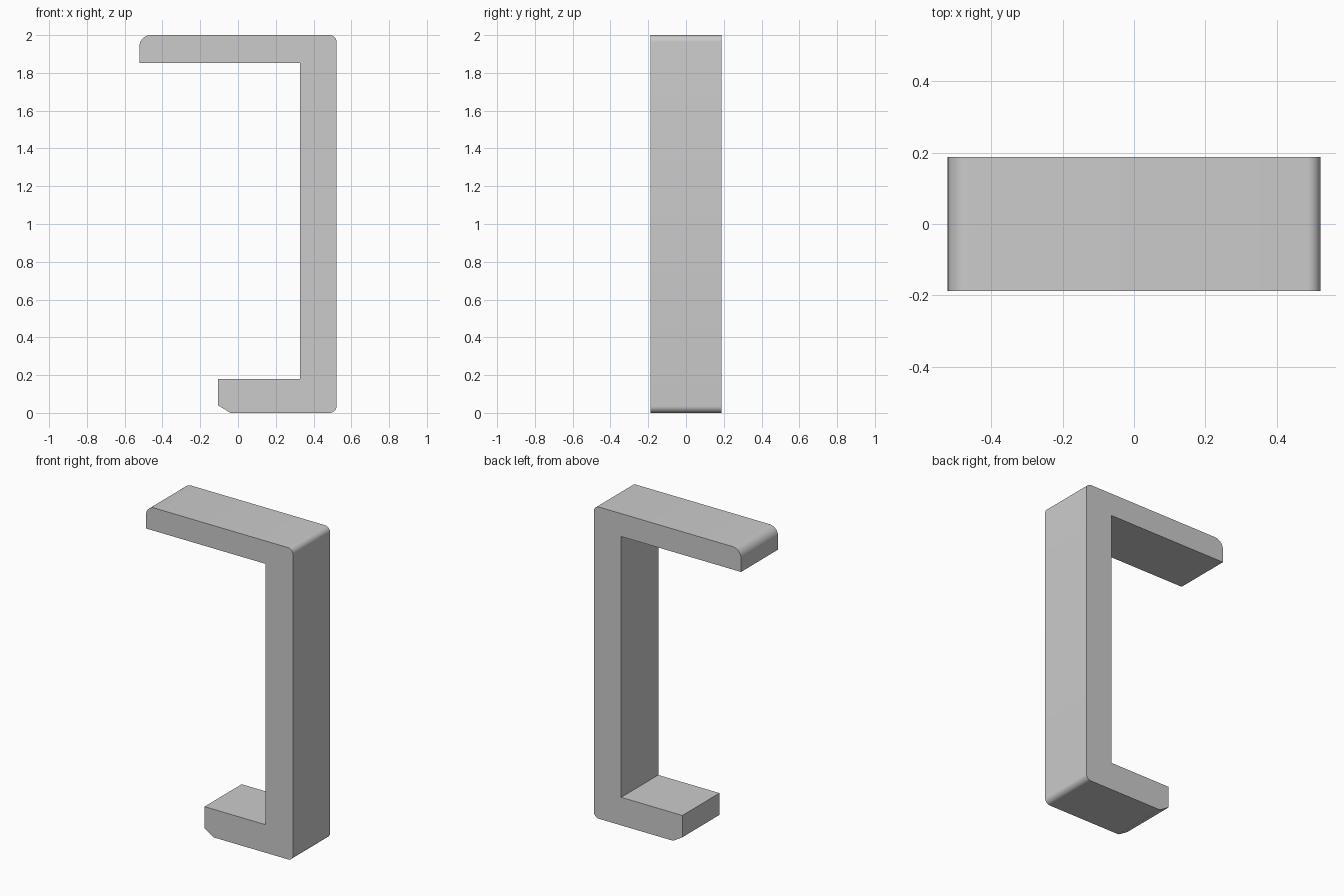
import bpy, bmesh, math
from mathutils import Vector

cube = bpy.data.objects.get("Cube")
if cube:
    bpy.data.objects.remove(cube, do_unlink=True)

HALF_DEPTH = 0.188
LEFT, RIGHT, TOP = -0.522, 0.522, 2.0


def material(name, colour):
    mat = bpy.data.materials.new(name)
    mat.use_nodes = True
    mat.diffuse_color = colour
    mat.node_tree.nodes["Principled BSDF"].inputs["Base Color"].default_value = colour
    return mat


def rounded(cx, cz, radius, start, steps=8):
    """Quarter arc, counter-clockwise from the start angle in degrees."""
    angles = [math.radians(start + 90 * i / steps) for i in range(steps + 1)]
    return [(cx + radius * math.cos(a), cz + radius * math.sin(a)) for a in angles]


# Bracket outline: chamfered lower lip, rounded back corners, rounded upper lip
r, lip = 0.036, 0.06
outline = [(-0.106, 0.04), (-0.04, 0)]
outline += rounded(RIGHT - r, r, r, 270)
outline += rounded(RIGHT - r, TOP - r, r, 0)
outline += rounded(LEFT + lip, TOP - lip, lip, 90)
outline += [(LEFT, 1.853), (0.328, 1.853), (0.328, 0.18), (-0.106, 0.18)]

# Extrude the outline through the depth
bm = bmesh.new()
front = bm.faces.new([bm.verts.new((x, -HALF_DEPTH, z)) for x, z in outline])
result = bmesh.ops.extrude_face_region(bm, geom=[front], use_keep_orig=True)
verts = [v for v in result["geom"] if isinstance(v, bmesh.types.BMVert)]
bmesh.ops.translate(bm, verts=verts, vec=Vector((0, 2 * HALF_DEPTH, 0)))
bmesh.ops.recalc_face_normals(bm, faces=bm.faces)
mesh = bpy.data.meshes.new("bracket")
bm.to_mesh(mesh)
bm.free()

bracket = bpy.data.objects.new("bracket", mesh)
bpy.context.collection.objects.link(bracket)
mesh.materials.append(material("light grey", (0.6, 0.6, 0.6, 1)))

# Smooth the rounded corners, keep the edges crisp
bpy.ops.object.select_all(action="DESELECT")
bracket.select_set(True)
bpy.context.view_layer.objects.active = bracket
bpy.ops.object.shade_smooth_by_angle(angle=math.radians(25))
